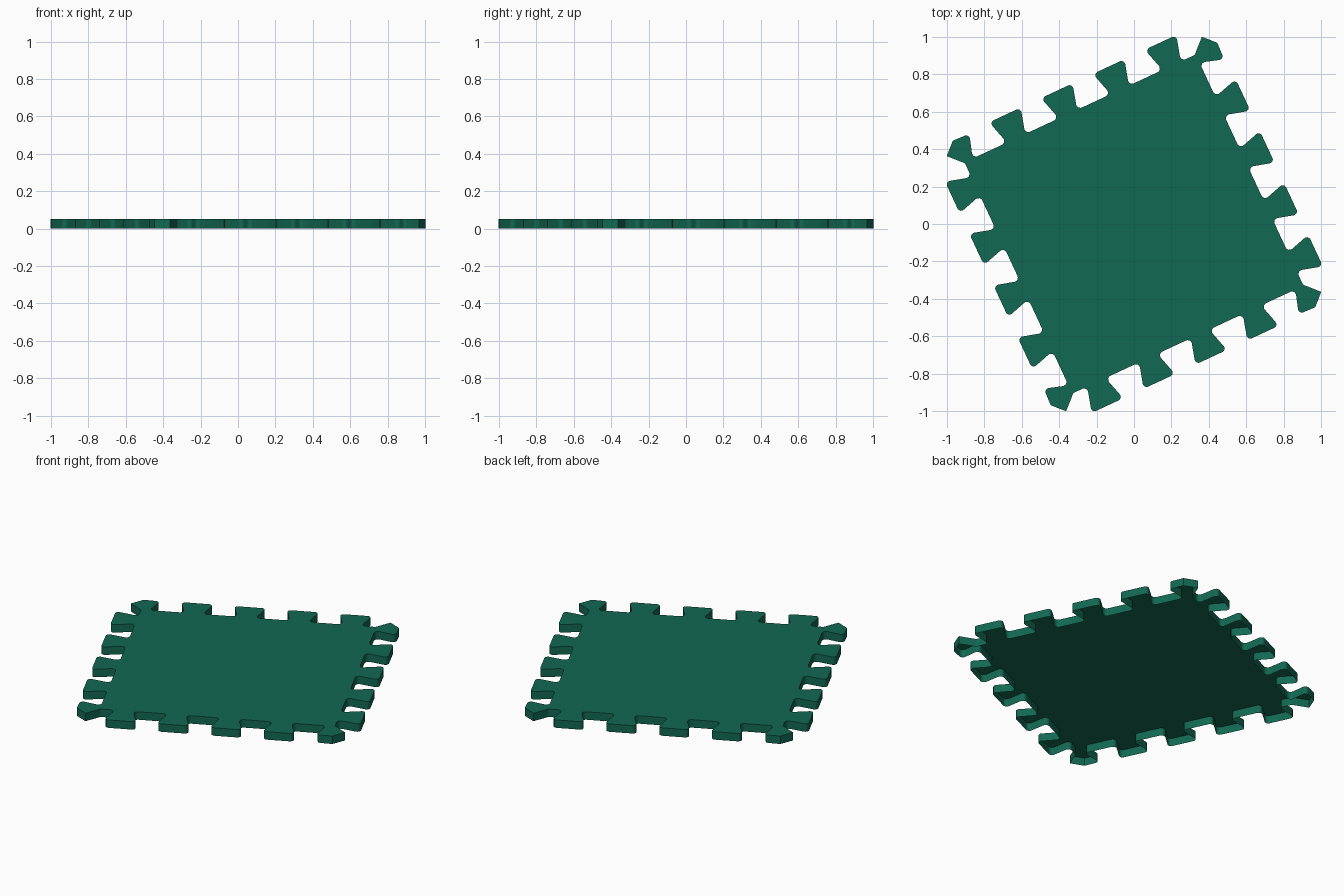
import bpy, bmesh, math
from mathutils import Vector, Matrix

if "Cube" in bpy.data.objects:
    bpy.data.objects.remove(bpy.data.objects["Cube"])

HEIGHT = 0.05
PITCH = 0.306
VALLEY = 0.682


def fillet(points, steps=4):
    # Round each corner of a closed outline by its own radius
    out = []
    for i, (x, y, r) in enumerate(points):
        p = Vector((x, y))
        if r == 0:
            out.append(p)
            continue
        a = (Vector(points[i - 1][:2]) - p).normalized()
        b = (Vector(points[(i + 1) % len(points)][:2]) - p).normalized()
        half = a.angle(b) / 2
        d = r / math.tan(half)
        centre = p + (a + b).normalized() * (r / math.sin(half))
        start, end = p + a * d - centre, p + b * d - centre
        for k in range(steps + 1):
            v = start.lerp(end, k / steps).normalized() * r
            out.append(centre + v)
    return out


# One edge: chamfered corner tab, then four dovetail tabs
edge = [(-0.754, 0.752, 0), (-0.69, 0.813, 0), (-0.594, 0.809, 0.02), (-0.634, VALLEY, 0.022)]
for i in range(4):
    c = -0.378 + PITCH * i
    edge += [(c - 0.054, VALLEY, 0.022), (c - 0.094, 0.82, 0.02),
             (c + 0.092, 0.82, 0.02), (c + 0.054, VALLEY, 0.022)]
edge.append((0.676, VALLEY, 0.01))

# Four edges, quarter turns clockwise
outline = []
for q in range(4):
    rot = Matrix.Rotation(math.radians(25 - 90 * q), 2)
    for x, y, r in edge:
        p = rot @ Vector((x, y))
        outline.append((p.x, p.y, r))

# Mat tile: top sheet with a rim wall, open underneath
bm = bmesh.new()
face = bm.faces.new([bm.verts.new((p.x, p.y, HEIGHT)) for p in fillet(outline)])
face.normal_update()
if face.normal.z < 0:
    face.normal_flip()
rim = bmesh.ops.extrude_edge_only(bm, edges=list(face.edges))["geom"]
bmesh.ops.translate(bm, vec=(0, 0, -HEIGHT), verts=[g for g in rim if isinstance(g, bmesh.types.BMVert)])
bmesh.ops.recalc_face_normals(bm, faces=bm.faces)
face.normal_update()
if face.normal.z < 0:
    bmesh.ops.reverse_faces(bm, faces=bm.faces)
mesh = bpy.data.meshes.new("mat_tile")
bm.to_mesh(mesh)
bm.free()
tile = bpy.data.objects.new("mat_tile", mesh)
bpy.context.collection.objects.link(tile)

# Green foam
foam = bpy.data.materials.new("green_foam")
foam.diffuse_color = (0.006, 0.14, 0.085, 1)
foam.use_nodes = True
foam.node_tree.nodes["Principled BSDF"].inputs["Base Color"].default_value = foam.diffuse_color
mesh.materials.append(foam)

bpy.context.view_layer.objects.active = tile
tile.select_set(True)
bpy.ops.object.shade_smooth_by_angle(angle=math.radians(35))
